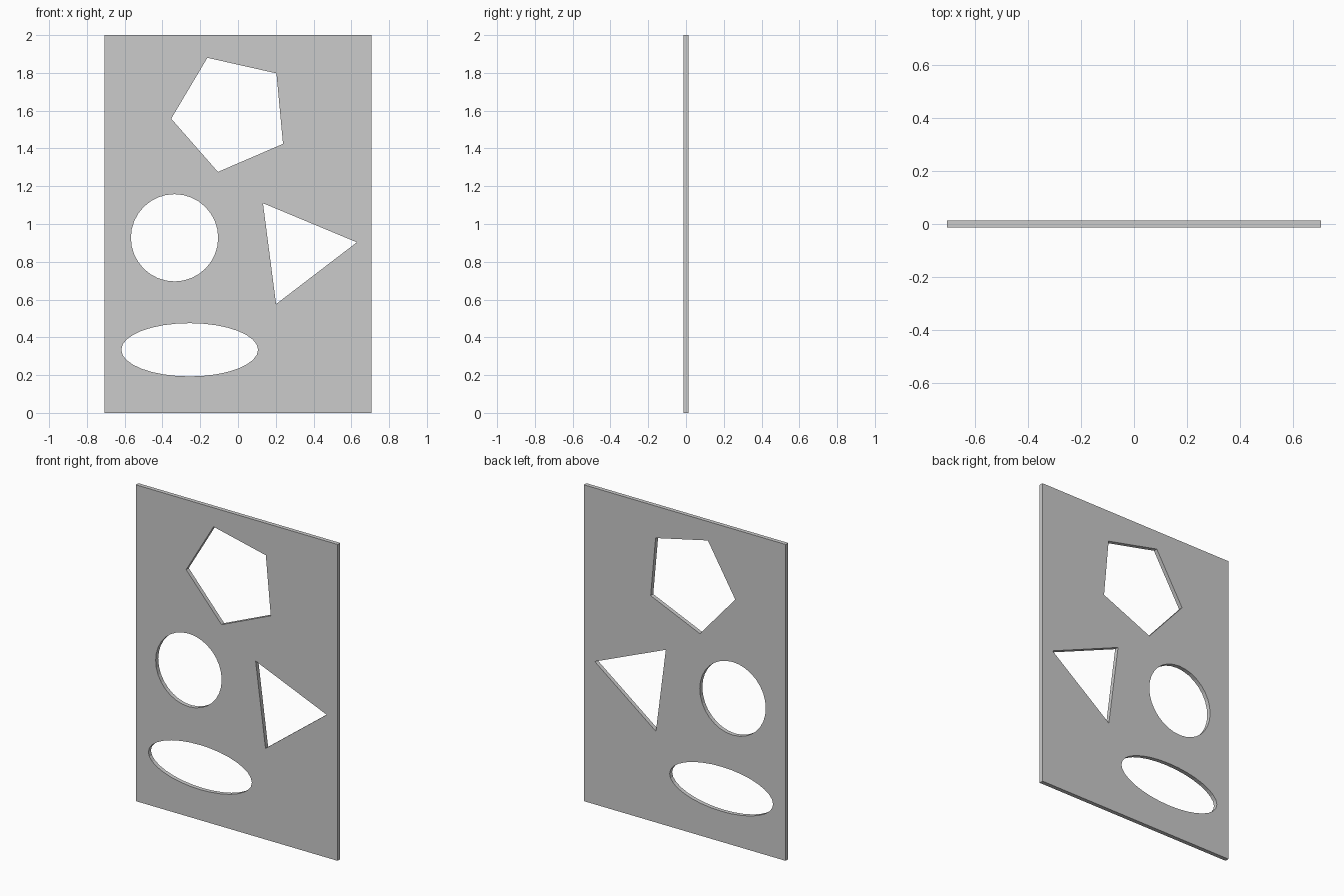
import bpy, bmesh
from math import sin, cos, pi, radians

if "Cube" in bpy.data.objects:
    bpy.data.objects.remove(bpy.data.objects["Cube"])

HALF_W, HEIGHT, THICK = 0.706, 2.0, 0.026


def ring(cx, cz, rx, rz, sides, start=0.0):
    a0 = radians(start)
    return [(cx + rx * cos(a0 + 2 * pi * i / sides),
             cz + rz * sin(a0 + 2 * pi * i / sides)) for i in range(sides)]


outlines = [
    [(-HALF_W, 0), (HALF_W, 0), (HALF_W, HEIGHT), (-HALF_W, HEIGHT)],  # board edge
    ring(-0.036, 1.587, 0.319, 0.319, 5, 41.3),    # pentagon hole
    ring(0.321, 0.863, 0.311, 0.311, 3, 7.4),      # triangle hole
    ring(-0.336, 0.927, 0.231, 0.231, 32),         # round hole
    ring(-0.256, 0.334, 0.362, 0.141, 32),         # oval hole
]

# Flat filled curve: inner outlines become holes, extruded to board thickness
curve = bpy.data.curves.new("shape_board", 'CURVE')
curve.dimensions = '2D'
curve.fill_mode = 'BOTH'
curve.extrude = THICK / 2
for pts in outlines:
    spline = curve.splines.new('POLY')
    spline.points.add(len(pts) - 1)
    for p, (x, z) in zip(spline.points, pts):
        p.co = (x, z, 0, 1)
    spline.use_cyclic_u = True

board = bpy.data.objects.new("shape_board", curve)
bpy.context.collection.objects.link(board)
board.rotation_euler = (pi / 2, 0, 0)
bpy.context.view_layer.objects.active = board
board.select_set(True)
bpy.ops.object.convert(target='MESH')
board = bpy.context.object

# Weld the caps to the walls and keep faces flat
bm = bmesh.new()
bm.from_mesh(board.data)
bmesh.ops.remove_doubles(bm, verts=bm.verts, dist=0.0005)
bmesh.ops.recalc_face_normals(bm, faces=bm.faces)
for f in bm.faces:
    f.smooth = False
bm.to_mesh(board.data)
bm.free()
